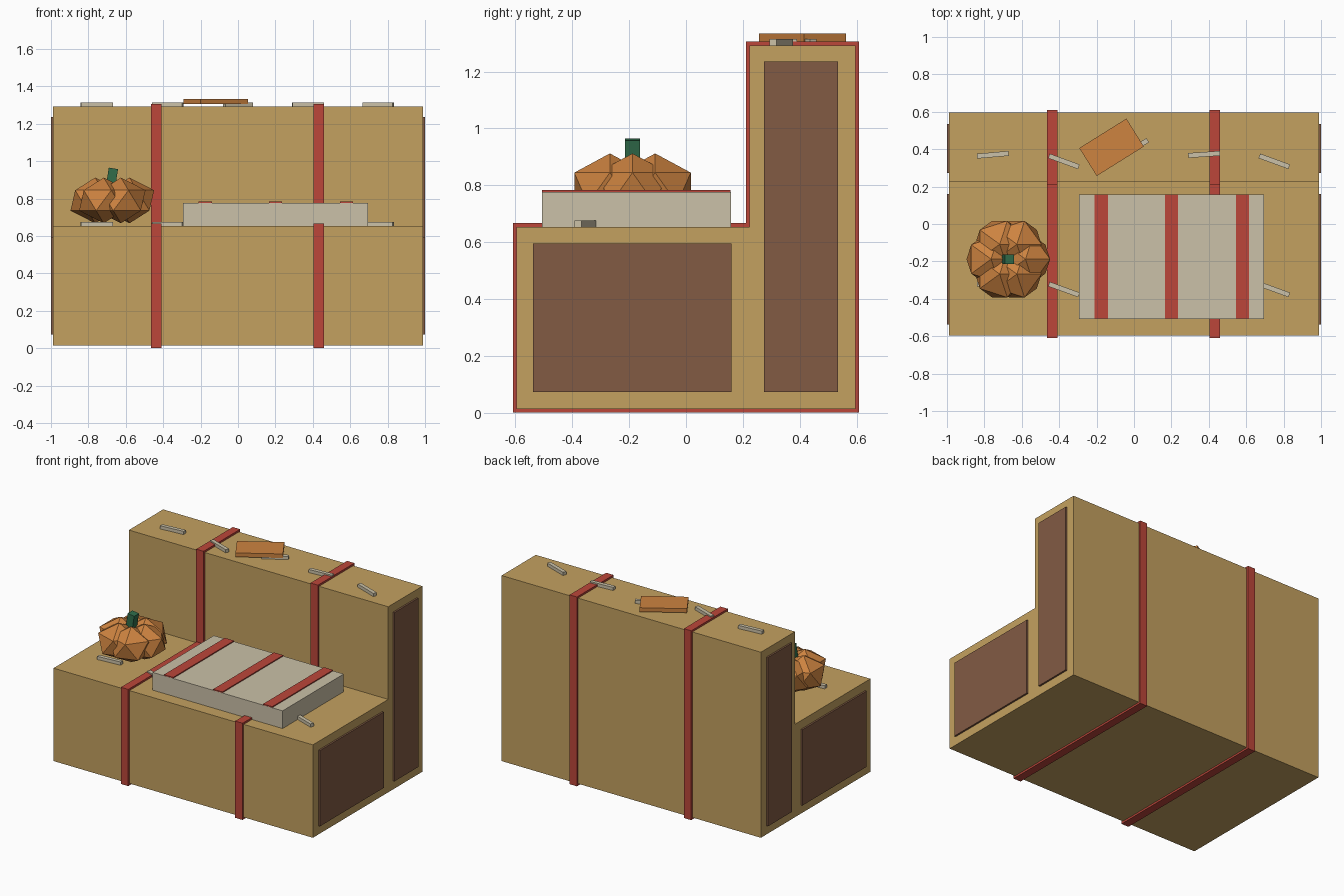
import bpy, bmesh
from math import radians, cos, sin, pi

cube = bpy.data.objects.get("Cube")
if cube:
    bpy.data.objects.remove(cube)


def material(name, srgb):
    col = [(c / 255 / 12.92) if c < 11 else ((c / 255 + 0.055) / 1.055) ** 2.4 for c in srgb] + [1]
    m = bpy.data.materials.new(name)
    m.use_nodes = True
    m.diffuse_color = col
    m.node_tree.nodes["Principled BSDF"].inputs["Base Color"].default_value = col
    return m


straw = material("straw", (196, 161, 96))
red = material("red", (188, 70, 58))
brown = material("brown", (130, 91, 68))
cream = material("cream", (203, 193, 168))
orange = material("orange", (205, 131, 64))
green = material("green", (48, 108, 74))


def finish(name, bm, mat):
    bmesh.ops.recalc_face_normals(bm, faces=bm.faces)
    me = bpy.data.meshes.new(name)
    bm.to_mesh(me)
    bm.free()
    me.materials.append(mat)
    ob = bpy.data.objects.new(name, me)
    bpy.context.collection.objects.link(ob)
    return ob


def box(name, center, size, mat, rot=(0, 0, 0)):
    bm = bmesh.new()
    bmesh.ops.create_cube(bm, size=1)
    bmesh.ops.scale(bm, vec=size, verts=bm.verts)
    ob = finish(name, bm, mat)
    ob.location = center
    ob.rotation_euler = [radians(a) for a in rot]
    return ob


def span(name, x, y, z, mat):
    """Box given by its low and high limits on each axis."""
    lims = (x, y, z)
    return box(name, [(a + b) / 2 for a, b in lims], [b - a for a, b in lims], mat)


def step_profile(name, x0, x1, grow, mat):
    """Seat-and-back outline, pushed outward by grow and extruded along x."""
    g = grow
    outline = [(-0.596 - g, 0.014 - g), (0.596 + g, 0.014 - g), (0.596 + g, 1.292 + g),
               (0.224 - g, 1.292 + g), (0.224 - g, 0.654 + g), (-0.596 - g, 0.654 + g)]
    bm = bmesh.new()
    face = bm.faces.new([bm.verts.new((x0, y, z)) for y, z in outline])
    ext = bmesh.ops.extrude_face_region(bm, geom=[face])
    new = [v for v in ext["geom"] if isinstance(v, bmesh.types.BMVert)]
    bmesh.ops.translate(bm, verts=new, vec=(x1 - x0, 0, 0))
    return finish(name, bm, mat)


# Straw seat body and the straps round it
step_profile("bale_seat", -0.988, 0.988, 0, straw)
for side, x in (("right", -0.438), ("left", 0.433)):
    step_profile("strap_" + side, x - 0.028, x + 0.028, 0.013, red)

# Dark end panels
for side, s in (("right", -1), ("left", 1)):
    xs = sorted((s * 0.98, s * 1.0))
    span("seat_panel_" + side, xs, (-0.537, 0.16), (0.073, 0.595), brown)
    span("back_panel_" + side, xs, (0.274, 0.535), (0.073, 1.236), brown)

# Blanket with stripes
span("blanket", (-0.295, 0.695), (-0.507, 0.158), (0.654, 0.776), cream)
for i, x in enumerate((-0.175, 0.2, 0.58)):
    span(f"blanket_stripe_{i}", (x - 0.035, x + 0.035), (-0.506, 0.157), (0.774, 0.783), red)

# Loose stalks on the seat and on the back
stalks = [(-0.755, 0.37, 5), (-0.375, 0.335, -20), (0, 0.405, 30), (0.375, 0.372, 4), (0.75, 0.335, -20)]
for row, dy, z in (("seat", -0.685, 0.664), ("back", 0, 1.302)):
    for i, (x, y, a) in enumerate(stalks):
        box(f"{row}_stalk_{i}", (x, y + dy, z), (0.17, 0.026, 0.024), cream, (0, 0, a))

# Orange book on the back
box("book", (-0.12, 0.41, 1.319), (0.297, 0.176, 0.028), orange, (0, 0, 32))

# Pumpkin of six faceted lobes with a tilted stem
px, py, pz = -0.672, -0.188, 0.79
bm = bmesh.new()
for i in range(6):
    lobe = bmesh.ops.create_icosphere(bm, subdivisions=1, radius=0.147)["verts"]
    bmesh.ops.scale(bm, vec=(1, 1, 0.83), verts=lobe)
    a = i * pi / 3
    bmesh.ops.translate(bm, verts=lobe, vec=(0.092 * cos(a), 0.092 * sin(a), 0))
finish("pumpkin", bm, orange).location = (px, py, pz)
box("pumpkin_stem", (px - 0.003, py, 0.905), (0.05, 0.052, 0.114), green, (0, 9, 0))
